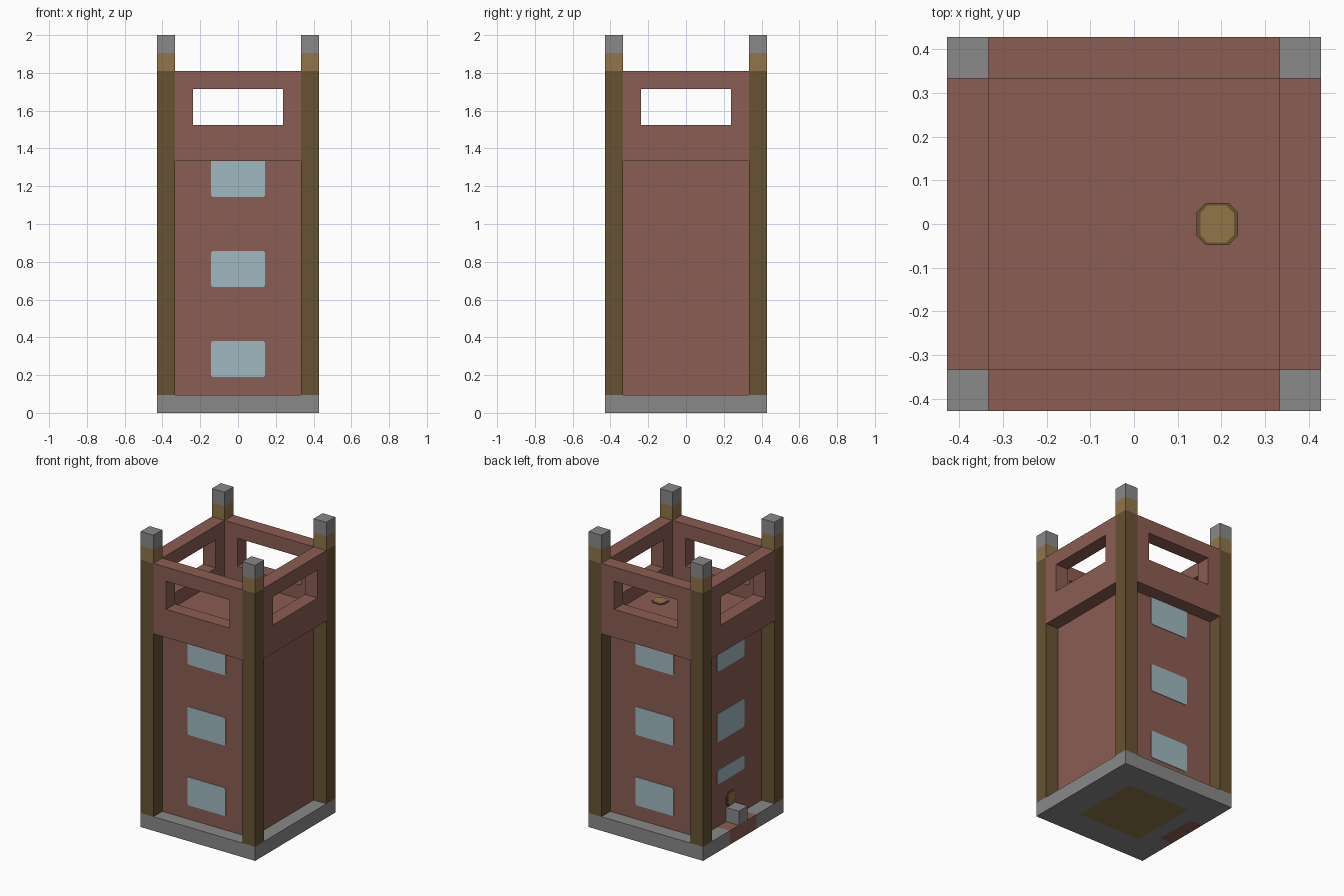
import bpy, bmesh, math
from mathutils import Matrix, Vector

if "Cube" in bpy.data.objects:
    bpy.data.objects.remove(bpy.data.objects["Cube"], do_unlink=True)

U = 2 / 21  # one building block; the tower is 21 blocks tall


def material(name, rgb):
    linear = [((c / 255 + 0.055) / 1.055) ** 2.4 for c in rgb] + [1]
    mat = bpy.data.materials.new(name)
    mat.use_nodes = True
    mat.diffuse_color = linear
    mat.node_tree.nodes["Principled BSDF"].inputs["Base Color"].default_value = linear
    return mat


BRICK = material("red brick", (139, 93, 83))
STONE = material("grey stone", (137, 137, 137))
BARK = material("dark bark", (103, 82, 50))
WOOD = material("light wood", (145, 117, 73))
GLASS = material("pale blue glass", (160, 185, 193))


def finish(name, bm, mats):
    bmesh.ops.recalc_face_normals(bm, faces=bm.faces)
    bm.transform(Matrix.Scale(U, 4))
    mesh = bpy.data.meshes.new(name)
    bm.to_mesh(mesh)
    bm.free()
    for mat in mats:
        mesh.materials.append(mat)
    obj = bpy.data.objects.new(name, mesh)
    bpy.context.collection.objects.link(obj)
    return obj


def box(name, center, size, mats, cuts=(), rule=None):
    """Box in block units; cuts are (axis, position), rule picks a material per face."""
    bm = bmesh.new()
    bmesh.ops.create_cube(bm, size=1, matrix=Matrix.Translation(center) @ Matrix.Diagonal((*size, 1)))
    for axis, pos in cuts:
        normal = Vector((0, 0, 0))
        normal[axis] = 1
        bmesh.ops.bisect_plane(bm, geom=bm.verts[:] + bm.edges[:] + bm.faces[:],
                               plane_co=normal * pos, plane_no=normal)
    if rule:
        for face in bm.faces:
            face.material_index = rule(face.calc_center_median())
    return finish(name, bm, mats)


def plate(name, frame, center, size, corner, depth, mat):
    """Thin plate with clipped corners, lying in the local XY plane of frame."""
    bm = bmesh.new()
    w, h = size[0] / 2, size[1] / 2
    points = []
    for sx, sy in ((1, 1), (-1, 1), (-1, -1), (1, -1)):
        pair = [(sx * w, sy * (h - corner)), (sx * (w - corner), sy * h)]
        points += pair if sx * sy > 0 else pair[::-1]
    face = bm.faces.new([bm.verts.new((center[0] + x, center[1] + y, 0)) for x, y in points])
    new = bmesh.ops.extrude_face_region(bm, geom=[face], use_keep_orig=True)["geom"]
    bmesh.ops.translate(bm, vec=(0, 0, depth), verts=[v for v in new if isinstance(v, bmesh.types.BMVert)])
    bm.transform(frame)
    return finish(name, bm, [mat])


def side_frame(turn, offset):
    """Local X runs along a side, Y goes up, Z points outward."""
    return (Matrix.Rotation(math.radians(turn), 4, "Z")
            @ Matrix.Translation((0, -offset, 0)) @ Matrix.Rotation(math.pi / 2, 4, "X"))


def parapet(name, turn):
    """Wall panel with one rectangular opening."""
    bm = bmesh.new()
    signs = ((-1, -1), (1, -1), (1, 1), (-1, 1))
    outer = [bm.verts.new((3.5 * x, 16.5 + 2.5 * y, 0)) for x, y in signs]
    inner = [bm.verts.new((2.5 * x, 17 + y, 0)) for x, y in signs]
    faces = [bm.faces.new((outer[i], outer[i - 3], inner[i - 3], inner[i])) for i in range(4)]
    new = bmesh.ops.extrude_face_region(bm, geom=faces, use_keep_orig=True)["geom"]
    bmesh.ops.translate(bm, vec=(0, 0, 1), verts=[v for v in new if isinstance(v, bmesh.types.BMVert)])
    bm.transform(side_frame(turn, 3.5))
    finish(name, bm, [BRICK])


# Stone base with a brick doorstep and a wooden underside panel
def base_rule(c):
    if c.x < -3.5 and abs(c.y) < 1.5:
        return 1
    return 2 if c.z < 0.01 and max(abs(c.x), abs(c.y)) < 2.5 else 0


box("base", (0, 0, 0.5), (9, 9, 1), [STONE, BRICK, WOOD],
    [(0, p) for p in (-3.5, -2.5, 2.5)] + [(1, p) for p in (-2.5, -1.5, 1.5, 2.5)], base_rule)

# Brick shaft and lookout floor
box("shaft", (0, 0, 7.5), (7, 7, 13), [BRICK])
box("lookout_floor", (0, 0, 14.5), (7, 7, 1), [BRICK])

# Corner posts: bark, then light wood, then a stone cap
for x in (-4, 4):
    for y in (-4, 4):
        name = ("front" if y < 0 else "back") + ("_left" if x > 0 else "_right") + "_post"
        box(name, (x, y, 11), (1, 1, 20), [BARK, WOOD, STONE], [(2, 19), (2, 20)],
            lambda c: 2 if c.z > 20 else 1 if c.z > 19 else 0)

# Parapets on all four sides
SIDES = {"front": 0, "left": 90, "back": 180, "right": 270}
for side, turn in SIDES.items():
    parapet(side + "_parapet", turn)

# Windows: bottom and height of each; the top one tucks under the overhang
WINDOWS = [(2, 2), (7, 2), (12, 2.3)]
DOOR_WINDOWS = [(4, 1)] + WINDOWS[1:]
for side, rows in (("front", WINDOWS), ("back", WINDOWS), ("right", DOOR_WINDOWS)):
    for bottom, height in rows:
        plate(side + "_window", side_frame(SIDES[side], 3.5), (0, bottom + height / 2),
              (3, height), 0.1, 0.04, GLASS)

# Door knob, stone step block and floor hatch
plate("door_knob", side_frame(SIDES["right"], 3.5), (0, 2.5), (1, 1), 0.22, 0.04, BARK)
plate("door_knob_center", side_frame(SIDES["right"], 3.5), (0, 2.5), (0.78, 0.9), 0.18, 0.07, WOOD)
box("step_block", (-4, 0, 1.5), (1, 1, 1), [STONE])
deck = Matrix.Translation((0, 0, 15))
plate("hatch_rim", deck, (2, 0), (1, 1), 0.22, 0.04, BARK)
plate("hatch_center", deck, (2, 0), (0.8, 0.9), 0.18, 0.07, WOOD)
